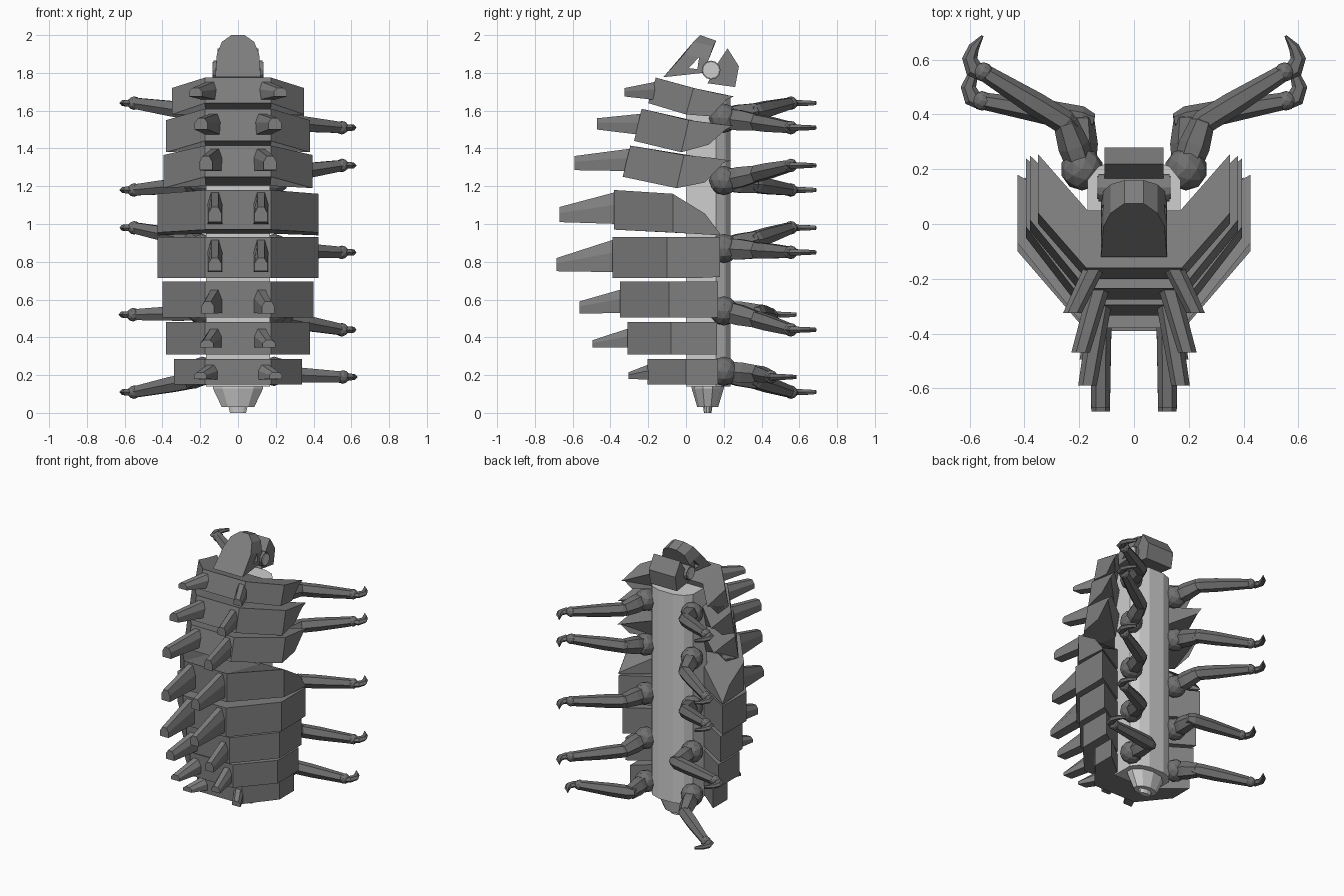
import bpy, bmesh, math
from mathutils import Vector

if "Cube" in bpy.data.objects:
    bpy.data.objects.remove(bpy.data.objects["Cube"])


def material(name, v):
    m = bpy.data.materials.new(name)
    m.diffuse_color = (v, v, v, 1)
    m.use_nodes = True
    m.node_tree.nodes["Principled BSDF"].inputs["Base Color"].default_value = m.diffuse_color
    return m


SHELL = material("shell grey", 0.21)
LEG = material("leg grey", 0.16)
BODY = material("pale grey", 0.62)


def finish(name, bm, mat):
    bmesh.ops.recalc_face_normals(bm, faces=bm.faces[:])
    me = bpy.data.meshes.new(name)
    bm.to_mesh(me)
    bm.free()
    ob = bpy.data.objects.new(name, me)
    bpy.context.collection.objects.link(ob)
    me.materials.append(mat)
    return ob


def loft(bm, rings):
    """Skin closed rings of equal length and cap both ends."""
    vs = [[bm.verts.new(p) for p in r] for r in rings]
    n = len(vs[0])
    for a, b in zip(vs, vs[1:]):
        for i in range(n):
            j = (i + 1) % n
            bm.faces.new((a[i], a[j], b[j], b[i]))
    bm.faces.new(vs[0][::-1])
    bm.faces.new(vs[-1])


def tube(bm, pts, sizes, sides=6):
    """Limb through points; sizes are (horizontal, vertical) radii."""
    pts = [Vector(p) for p in pts]
    rings = []
    for i, p in enumerate(pts):
        d = (pts[min(i + 1, len(pts) - 1)] - pts[max(i - 1, 0)]).normalized()
        side = d.cross(Vector((0, 0, 1))).normalized()
        up = side.cross(d)
        w, h = sizes[i]
        rings.append([p + side * w * math.cos(t) + up * h * math.sin(t)
                      for t in (2 * math.pi * k / sides for k in range(sides))])
    loft(bm, rings)


def ball(bm, c, r):
    res = bmesh.ops.create_icosphere(bm, subdivisions=2, radius=r)
    bmesh.ops.translate(bm, verts=res["verts"], vec=c)


# Shell plates: half width, then (y, bottom, top) at front, side, cut and rear tip
PLATES = [
    (0.34, (-.205, .15, .285), (0, .15, .285), (.10, .15, .285), (.17, .15, .285)),
    (0.38, (-.31, .31, .48), (-.08, .31, .48), (.08, .31, .48), (.165, .31, .48)),
    (0.40, (-.35, .505, .695), (-.09, .505, .695), (.08, .505, .695), (.17, .505, .695)),
    (0.425, (-.39, .715, .93), (-.10, .715, .93), (.08, .715, .93), (.18, .72, .93)),
    (0.425, (-.38, .97, 1.18), (-.07, .955, 1.16), (.10, .945, 1.055), (.18, .94, .95)),
    (0.395, (-.315, 1.25, 1.415), (-.03, 1.19, 1.365), (.12, 1.22, 1.35), (.22, 1.325, 1.335)),
    (0.38, (-.255, 1.44, 1.61), (-.005, 1.38, 1.55), (.14, 1.42, 1.53), (.23, 1.50, 1.52)),
    (0.35, (-.18, 1.64, 1.775), (.02, 1.58, 1.72), (.15, 1.57, 1.69), (.235, 1.66, 1.675)),
]
for n, (hw, front, mid, cut, tip) in enumerate(PLATES):
    bm = bmesh.new()
    lean = 0.02 if n > 4 else 0      # upper plates lean back
    f = min(1, max(0, (.03 - mid[0]) / (cut[0] - mid[0])))
    inner = [.03] + [mid[k] + (cut[k] - mid[k]) * f for k in (1, 2)]
    cols = [(.175, front), (hw, mid), (hw, cut), (hw, tip), (.17, inner)]
    grid = {}
    for s in (-1, 1):
        grid[s] = [[bm.verts.new((s * x, c[0] + (lean if k == 2 else -lean), c[k]))
                    for k in (1, 2)] for x, c in cols]
        g = grid[s]
        for a, b in zip(g, g[1:]):
            bm.faces.new((a[0], b[0], b[1], a[1]))
        for k in (0, 1):
            bm.faces.new([c[k] for c in g])
    L, R = grid[-1], grid[1]
    for i in (0, 4):
        bm.faces.new((L[i][0], R[i][0], R[i][1], L[i][1]))
    for k in (0, 1):
        bm.faces.new((L[0][k], R[0][k], R[4][k], L[4][k]))
    finish(f"shell_plate_{n + 1}", bm, SHELL)

# Back spikes: base x, base z range, tip x, tip y, tip z range
SPIKES = [
    (.13, .175, .265, .20, -.305, .18, .215),
    (.12, .345, .455, .165, -.495, .345, .385),
    (.12, .53, .66, .16, -.565, .525, .59),
    (.122, .745, .925, .122, -.685, .75, .82),
    (.122, 1.0, 1.175, .122, -.67, 1.01, 1.09),
    (.12, 1.28, 1.40, .17, -.59, 1.285, 1.36),
    (.125, 1.47, 1.585, .195, -.47, 1.50, 1.56),
    (.14, 1.655, 1.755, .225, -.325, 1.675, 1.72),
]
for n, (bx, b0, b1, tx, ty, t0, t1) in enumerate(SPIKES):
    bm = bmesh.new()
    for s in (-1, 1):
        rings = []
        for x, y, z0, z1, w in ((bx, PLATES[n][1][0] + .03, b0, b1, .04),
                                (tx, ty, t0, t1, .034)):
            zm = z0 + (z1 - z0) * .6
            rings.append([(s * x + dx * w, y, z) for dx, z in
                          ((-1, z0), (1, z0), (1, zm), (.5, z1), (-.5, z1), (-1, zm))])
        loft(bm, rings)
    finish(f"back_spikes_{n + 1}", bm, SHELL)

# Pale trunk, with a flat front and a faceted back
trunk = [(-.17, 0), (.17, 0), (.17, .16), (.13, .21), (.06, .235),
         (-.06, .235), (-.13, .21), (-.17, .16)]
bm = bmesh.new()
loft(bm, [[(x, y, z) for x, y in trunk] for z in (.14, 1.68)])
finish("trunk", bm, BODY)

# Tail cone and knob under the trunk
bm = bmesh.new()
for rows in (((.15, .14, .085), (.13, .14, .085), (.03, .09, .055)),
             ((.03, .052, .024), (0, .045, .02))):
    loft(bm, [[(rx * math.cos(math.pi * (k + .5) / 5), .115 + ry * math.sin(math.pi * (k + .5) / 5), z)
               for k in range(10)] for z, rx, ry in rows])
finish("tail_cone", bm, BODY)

# Hooded face with a triangular opening
half_front = [(.12, -.12, 1.777), (.112, -.01, 1.90), (.085, .04, 1.965), (.035, .075, 2.0)]
half_back = [(.12, .09, 1.80), (.112, .12, 1.87), (.085, .145, 1.94), (.035, .16, 1.97)]
bm = bmesh.new()
loft(bm, [h + [(-x, y, z) for x, y, z in reversed(h)] for h in (half_front, half_back)])
face = finish("head_hood", bm, SHELL)
bm = bmesh.new()
loft(bm, [[(x, y, z) for y, z in ((.015, 1.825), (.06, 1.82), (.07, 1.885))] for x in (-.3, .3)])
cutter = finish("hood_cutter", bm, SHELL)
cutter.hide_render = True
cutter.hide_viewport = True
mod = face.modifiers.new("opening", "BOOLEAN")
mod.operation = "DIFFERENCE"
mod.object = cutter
mod.solver = "EXACT"

# Rear head block
bm = bmesh.new()
prof = [(.115, 1.745), (.16, 1.84), (.22, 1.93), (.28, 1.835), (.26, 1.725)]
loft(bm, [[(x, y, z) for y, z in prof] for x in (-.108, .108)])
finish("head_back", bm, SHELL)


# Ear pivots through the head: dark rim and pale disc
def ear(name, r, hx, mat):
    bm = bmesh.new()
    loft(bm, [[(x, .133 + r * math.cos(math.pi * k / 6), 1.815 + r * math.sin(math.pi * k / 6))
               for k in range(12)] for x in (-hx, hx)])
    finish(name, bm, mat)


ear("ear_rim", .05, .13, SHELL)
ear("ear_disc", .042, .136, BODY)

# Legs: side, hip height, claw height, folded pose
HIPS = (1.56, 1.23, .87, .54, .22)
LEFT = (1.64, 1.18, .98, .52, .11)
RIGHT = (1.51, 1.31, .85, .44, .19)
for side, tips, folded, label in ((-1, LEFT, 3, "left"), (1, RIGHT, 4, "right")):
    for n, (h, t) in enumerate(zip(HIPS, tips)):
        fold = n == folded
        kx, ky, ax, ay = (.19, .385, .555, .45) if fold else (.25, .37, .55, .555)
        kz = h + (t - h) * .45
        P = lambda x, y, z: Vector((side * x, y, z))
        hip, knee, ankle = P(.19, .2, h), P(kx, ky, kz), P(ax, ay, t)
        bm = bmesh.new()
        ball(bm, hip, .078)
        tube(bm, [hip, hip.lerp(knee, .5), knee, knee + (knee - hip) * .1],
             [(.05, .06), (.058, .062), (.045, .05), (.025, .03)])
        d = ankle - knee
        tube(bm, [knee - d * .12, knee, knee + d * .35, ankle - d * .04],
             [(.025, .03), (.045, .048), (.045, .046), (.032, .034)])
        ball(bm, ankle, .036)
        # Hooked claw
        hook = [(0, -.01), (.035, .01), (.05, .05), (.035, .09), (.003, .133)]
        tube(bm, [P(ax + x, ay + y, t) for x, y in hook],
             [(.025, .02), (.033, .02), (.028, .018), (.02, .016), (.004, .012)])
        finish(f"{label}_leg_{n + 1}", bm, LEG)
